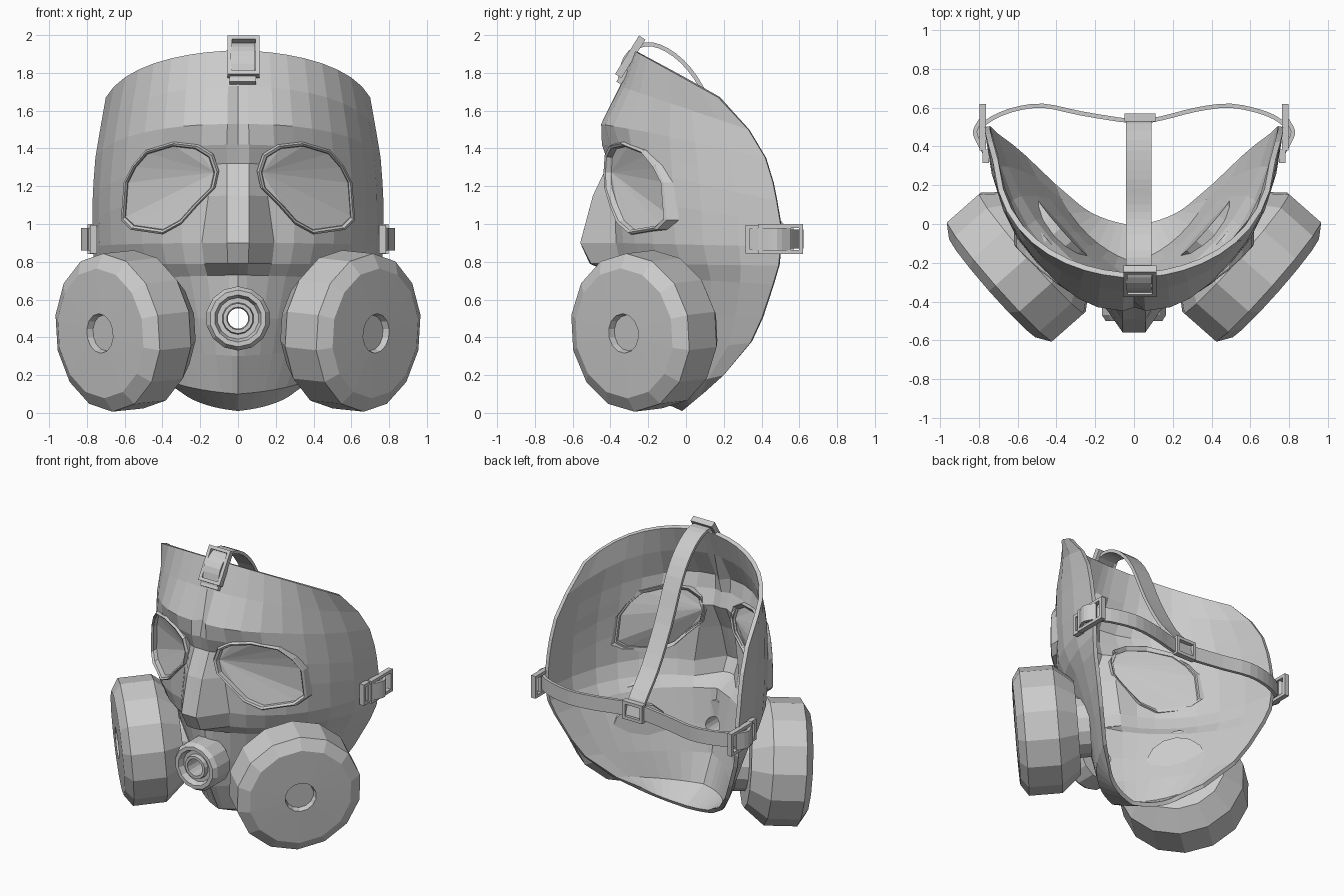
import bpy, math
from mathutils import Vector, Matrix

if "Cube" in bpy.data.objects:
    bpy.data.objects.remove(bpy.data.objects["Cube"])


def loft(name, rings, wrap=True, loop=False, caps=False, fix=True):
    """Join equal-length rings of points with quads."""
    n, m = len(rings[0]), len(rings)
    verts = [tuple(p) for r in rings for p in r]
    faces = []
    for i in range(m if loop else m - 1):
        a, b = i * n, ((i + 1) % m) * n
        for j in range(n if wrap else n - 1):
            k = (j + 1) % n
            faces.append((a + j, b + j, b + k, a + k))
    if caps:
        faces += [tuple(range(n)), tuple(range((m - 1) * n, m * n))]
    me = bpy.data.meshes.new(name)
    me.from_pydata(verts, [], faces)
    ob = bpy.data.objects.new(name, me)
    bpy.context.collection.objects.link(ob)
    if fix:
        bpy.context.view_layer.objects.active = ob
        bpy.ops.object.mode_set(mode='EDIT')
        bpy.ops.mesh.select_all(action='SELECT')
        bpy.ops.mesh.normals_make_consistent(inside=False)
        bpy.ops.object.mode_set(mode='OBJECT')
    return ob


def lathe(name, profile, sides, centre, axis, loop=False):
    """Turn (radius, distance) pairs around an axis."""
    q = Vector(axis).to_track_quat('Z', 'Y')
    rings = []
    for r, s in profile:
        ang = [2 * math.pi * (i + .5) / sides for i in range(sides)]
        rings.append([Vector(centre) + q @ Vector((r * math.cos(a), r * math.sin(a), s)) for a in ang])
    return loft(name, rings, loop=loop, caps=not loop)


def strap(name, pts, width_axis, width, thick=.022):
    """Flat band along a smoothed path."""
    p = [Vector(v) for v in pts]
    p = [2 * p[0] - p[1]] + p + [2 * p[-1] - p[-2]]
    path = []
    for i in range(1, len(p) - 2):
        a, b, c, d = p[i - 1:i + 3]
        for t in (0, 1 / 3, 2 / 3):
            path.append(.5 * (2 * b + (c - a) * t + (2 * a - 5 * b + 4 * c - d) * t * t
                              + (3 * b - a - 3 * c + d) * t ** 3))
    path.append(p[-2])
    w = Vector(width_axis) * width / 2
    rings = []
    for i, c in enumerate(path):
        tan = path[min(i + 1, len(path) - 1)] - path[max(i - 1, 0)]
        n = tan.cross(w).normalized() * thick / 2
        rings.append([c + w + n, c + w - n, c - w - n, c - w + n])
    return loft(name, rings, caps=True)


def frame(name, centre, w, h, bar=.022, depth=.035, rot=Matrix()):
    """Rectangular buckle frame, flat in local XZ."""
    rings = []
    for inset, y in ((0, -1), (0, 1), (bar, 1), (bar, -1)):
        a, b = w / 2 - inset, h / 2 - inset
        rings.append([Vector(centre) + rot @ Vector((x * a, y * depth / 2, z * b))
                      for x, z in ((-1, -1), (1, -1), (1, 1), (-1, 1))])
    return loft(name, rings, loop=True)


# face shell: centre line z, y -> rim x, y, z, plus bulge and nose push per row
rows = [
    (1.92, -.28, .70, .17, 1.67, .9, 0), (1.73, -.35, .73, .33, 1.50, .97, 0),
    (1.53, -.40, .755, .42, 1.35, 1.03, 0), (1.42, -.40, .765, .46, 1.22, 1.06, 0),
    (1.32, -.39, .77, .48, 1.12, 1.1, -.02), (1.15, -.39, .77, .50, 1.0, 1.12, -.10),
    (.90, -.39, .77, .50, .88, 1.05, -.17), (.79, -.39, .76, .49, .78, .88, -.12),
    (.73, -.375, .73, .46, .68, .7, 0), (.50, -.36, .65, .40, .50, .5, 0),
    (.30, -.32, .58, .34, .37, .4, 0), (.10, -.22, .43, .20, .20, .6, 0),
    (.01, -.02, .30, .10, .11, .6, 0)]
cols = [0, .05, .17, .27, .38, .5, .62, .74, .87, 1]
brow = {2: {1: .05, 2: .05, 3: .04, 4: .02}, 3: {0: .03, 1: .045, 2: .02}}
grid = []
for i, (zc, yc, xr, yr, zr, b, nose) in enumerate(rows):
    p0, p3 = Vector((0, yc, zc)), Vector((xr, yr, zr))
    p1 = p0.lerp(p3, 1 / 3).lerp(Vector((.5 * xr, yc, zc)), b)
    p2 = p0.lerp(p3, 2 / 3).lerp(Vector((.9 * xr, yc + .34 * (yr - yc), zc + .34 * (zr - zc))), b)
    half = []
    for c, t in enumerate(cols):
        u = 1 - t
        p = u ** 3 * p0 + 3 * u * u * t * p1 + 3 * u * t * t * p2 + t ** 3 * p3
        if c < 2:
            p.y += nose
        if c == 2 and i in (4, 5):      # narrow nose bridge, wider nostrils
            p.x *= .65 if i == 4 else .8
        p.y -= brow.get(i, {}).get(c, 0)
        half.append(p)
    grid.append([Vector((-p.x, p.y, p.z)) for p in half[:0:-1]] + half)
shell = loft("face_shell", grid, wrap=False, fix=False)
sol = shell.modifiers.new("thickness", 'SOLIDIFY')
sol.thickness, sol.offset = .028, -1

# eyepieces: outline in front view, curved back around the face
eye = [(.10, 1.28), (.13, 1.37), (.21, 1.42), (.34, 1.435), (.49, 1.39), (.56, 1.31), (.605, 1.22),
       (.62, 1.02), (.57, .97), (.40, .945), (.30, 1.0), (.22, 1.09), (.12, 1.19)]


def eye_ring(k, dy, side, flat=None):
    return [Vector((side * (.37 + (x - .37) * k), .85 * x * x - .41 + dy if flat is None else flat,
                    1.2 + (z - 1.2) * k)) for x, z in eye]


cutters = [lathe("valve_cutter", [(.055, -.3), (.055, .4)], 12, (0, -.43, .5), (0, -1, 0))]
for side, tag in ((-1, "left"), (1, "right")):
    loft(tag + "_eye_rim", [eye_ring(k, d, side) for k, d in
         ((1, .045), (1, -.02), (.96, -.035), (.91, -.025), (.89, .03))], loop=True)
    cutters.append(loft(tag + "_eye_cutter", [eye_ring(.93, 0, side, y) for y in (-.7, .2)], caps=True))
    # lens is a thin fan spread from the inner corner
    pts = eye_ring(.92, .012, side)
    me = bpy.data.meshes.new(tag + "_lens")
    me.from_pydata([tuple(p) for p in pts], [], [(0, j, j + 1) for j in range(1, len(pts) - 1)])
    lens = bpy.data.objects.new(tag + "_lens", me)
    bpy.context.collection.objects.link(lens)
    lens.modifiers.new("thickness", 'SOLIDIFY').thickness = .008

# cut the openings, then drop the cutters
for c in cutters:
    m = shell.modifiers.new("opening", 'BOOLEAN')
    m.operation, m.object, m.solver = 'DIFFERENCE', c, 'EXACT'
bpy.context.view_layer.objects.active = shell
for m in list(shell.modifiers):
    bpy.ops.object.modifier_apply(modifier=m.name)
for c in cutters:
    bpy.data.objects.remove(c)

# exhale valve with a through hole
lathe("exhale_valve", [(.17, -.10), (.17, .04), (.15, .07), (.125, .07), (.11, .03), (.085, .03),
                       (.08, .06), (.06, .06), (.055, -.10)], 14, (0, -.43, .5), (0, -1, 0), loop=True)

# filter canisters and side straps' fittings
side_turn = Matrix.Rotation(math.pi / 2, 4, 'Z')
for side, tag in ((-1, "left"), (1, "right")):
    lathe(tag + "_filter", [(.2, -.43), (.2, -.35), (.31, -.35), (.42, -.22), (.42, 0), (.345, .05),
                            (.105, .055), (.095, .02)], 14, (side * .69, -.295, .425), (side * .75, -.66, -.08))
    frame(tag + "_side_buckle", (side * .78, .50, .92), .24, .16, rot=side_turn)
    frame(tag + "_mask_loop", (side * .765, .35, .92), .07, .15, rot=side_turn)
    strap(tag + "_anchor_tab", [(side * .755, .34, .92), (side * .80, .42, .92), (side * .82, .48, .92),
                                (side * .78, .55, .92)], (0, 0, 1), .12)

# head straps
strap("back_strap", [(-.81, .45, .92), (-.77, .52, .92), (-.64, .585, .92), (-.47, .61, .92),
                     (-.27, .57, .92), (0, .53, .92), (.14, .545, .92), (.32, .59, .92), (.5, .61, .92),
                     (.68, .57, .92), (.78, .51, .92), (.81, .45, .92)], (0, 0, 1), .10)
strap("top_strap", [(.025, -.35, 1.77), (.025, -.32, 1.88), (.025, -.24, 1.945), (.025, -.14, 1.94),
                    (.025, -.02, 1.86), (.025, .09, 1.71), (.025, .22, 1.42), (.025, .37, 1.16),
                    (.025, .51, .99), (.025, .55, .88)], (1, 0, 0), .13)

# buckles at the forehead and the back of the head
tilt = Matrix.Rotation(math.radians(-32), 4, 'X')
frame("top_buckle", (.03, -.295, 1.885), .17, .24, depth=.04, rot=tilt)
frame("top_mask_loop", (.025, -.335, 1.78), .14, .08, depth=.03, rot=tilt)
frame("back_buckle", (.03, .55, .92), .16, .13, depth=.04)
